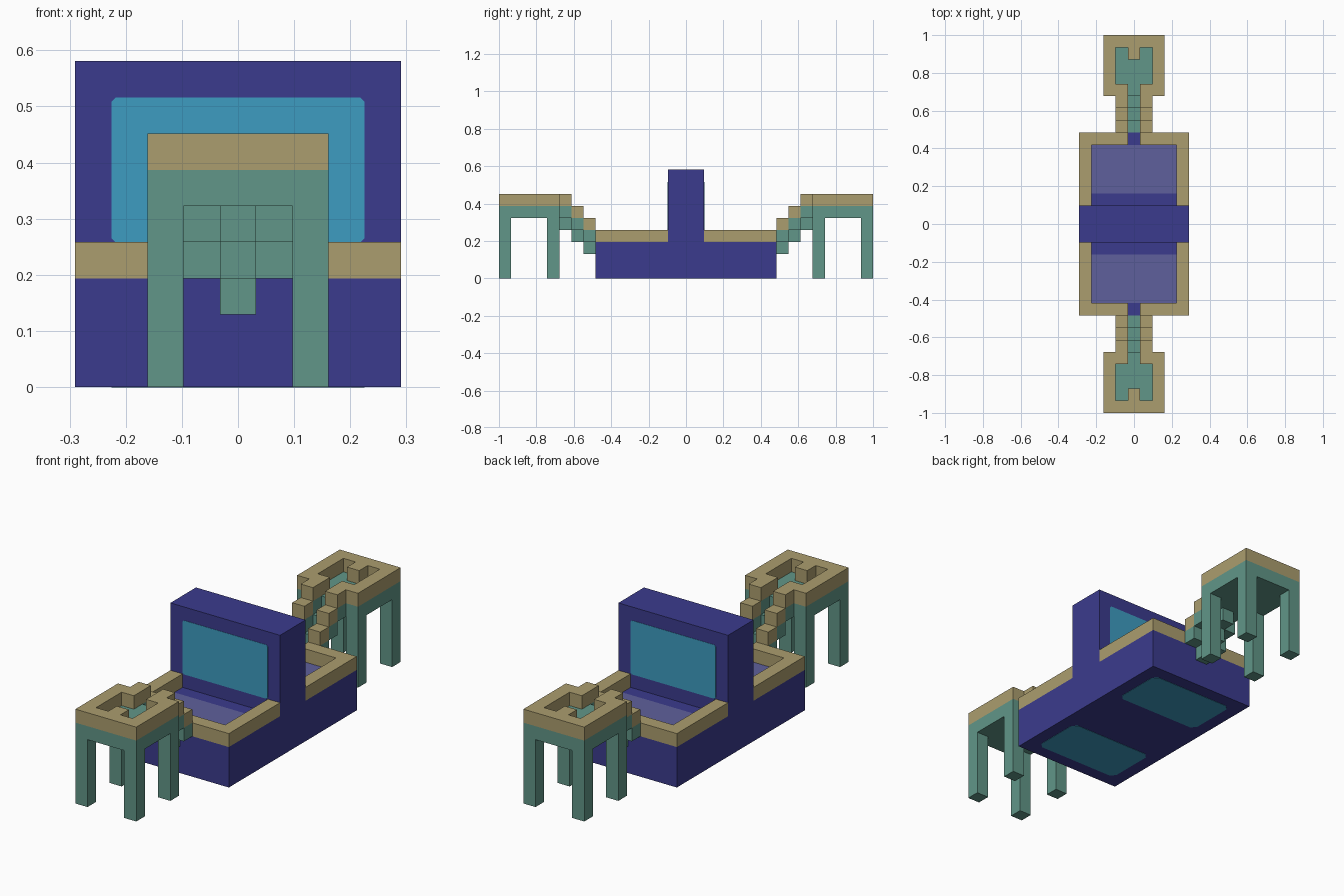
import bpy
import bmesh
from mathutils import Vector

cube = bpy.data.objects.get("Cube")
if cube:
    bpy.data.objects.remove(cube, do_unlink=True)

U = 2 / 31  # one block


def material(name, hex_code):
    srgb = [int(hex_code[i:i + 2], 16) / 255 for i in (0, 2, 4)]
    col = [c / 12.92 if c < 0.04 else ((c + 0.055) / 1.055) ** 2.4 for c in srgb] + [1]
    m = bpy.data.materials.new(name)
    m.use_nodes = True
    m.diffuse_color = col
    m.node_tree.nodes["Principled BSDF"].inputs["Base Color"].default_value = col
    return m


BLUE = material("deep_blue", "3B3B8D")
TAN = material("sand_tan", "AB9D6E")
GREEN = material("sea_green", "619688")
GLASS = material("light_blue", "3D9CC1")
WATER = material("pale_violet", "5F609C")


def finish(name, bm, mat):
    bmesh.ops.recalc_face_normals(bm, faces=bm.faces)
    mesh = bpy.data.meshes.new(name)
    bm.to_mesh(mesh)
    bm.free()
    mesh.materials.append(mat)
    obj = bpy.data.objects.new(name, mesh)
    bpy.context.collection.objects.link(obj)
    return obj


def blocks(name, mat, boxes, side=1):
    """Boxes as (x range, y range, z range) in block units; side flips y."""
    bm = bmesh.new()
    for box in boxes:
        verts = bmesh.ops.create_cube(bm, size=1)["verts"]
        for v in verts:
            v.co = Vector([(a + b) / 2 + c * (b - a) for (a, b), c in zip(box, v.co)]) * U
            v.co.y *= side
    return finish(name, bm, mat)


def plate(name, mat, center, half, depth_axis, clip):
    """Thin panel with clipped corners, facing along depth_axis."""
    w, h = half
    outline = []
    for sx, sy in ((1, 1), (-1, 1), (-1, -1), (1, -1)):
        pair = [(sx * w, sy * (h - clip)), (sx * (w - clip), sy * h)]
        outline += pair if sx * sy > 0 else pair[::-1]
    bm = bmesh.new()
    verts = []
    for a, b in outline:
        p = (a, -0.02, b) if depth_axis == "y" else (a, b, -0.02)
        verts.append(bm.verts.new((Vector(center) + Vector(p)) * U))
    face = bm.faces.new(verts)
    out = bmesh.ops.extrude_face_region(bm, geom=[face])["geom"]
    push = Vector((0, 0.04, 0) if depth_axis == "y" else (0, 0, 0.04)) * U
    bmesh.ops.translate(bm, vec=push, verts=[g for g in out if isinstance(g, bmesh.types.BMVert)])
    return finish(name, bm, mat)


def pair(lo, hi):
    return [(lo, hi), (-hi, -lo)]


# Central basin body and tall dividing wall
blocks("basin_base", BLUE, [((-4.5, 4.5), (-7.5, 7.5), (0, 3))])
blocks("dividing_wall", BLUE, [((-4.5, 4.5), (-1.5, 1.5), (3, 9))])

for label, s in (("front", -1), ("back", 1)):
    # Basin rim with a notch for the channel
    blocks(label + "_basin_rim", TAN,
           [(x, (1.5, 7.5), (3, 4)) for x in pair(3.5, 4.5)] +
           [(x, (6.5, 7.5), (3, 4)) for x in pair(0.5, 3.5)], s)

    # Painted panels: window, pool floor and underside
    plate(label + "_window", GLASS, (0, s * 1.5, 6), (3.5, 2), "y", 0.12)
    plate(label + "_pool_floor", WATER, (0, s * 4.5, 3), (3.49, 1.99), "z", 0.02)
    plate(label + "_underside_panel", GLASS, (0, s * 4.5, 0), (3.5, 2), "z", 0.35)

    # Raised end table: legs, slab, rim with notch and spout peg
    blocks(label + "_table_legs", GREEN,
           [(x, y, (0, 5)) for x in pair(1.5, 2.5) for y in ((10.5, 11.5), (14.5, 15.5))], s)
    blocks(label + "_table_slab", GREEN, [((-2.5, 2.5), (10.5, 15.5), (5, 6))], s)
    blocks(label + "_table_rim", TAN,
           [(x, (10.5, 15.5), (6, 7)) for x in pair(1.5, 2.5)] +
           [(x, (10.5, 11.5), (6, 7)) for x in pair(0.5, 1.5)] +
           [((-1.5, 1.5), (14.5, 15.5), (6, 7))], s)
    blocks(label + "_table_peg", TAN, [((-0.5, 0.5), (13.5, 14.5), (6, 7))], s)

    # Stepped channel descending from table to basin
    steps = [((7.5 + i, 8.5 + i), 2 + i) for i in range(3)]
    blocks(label + "_channel_floor", GREEN,
           [((-0.5, 0.5), y, (z, z + 1)) for y, z in steps], s)
    blocks(label + "_channel_walls", GREEN,
           [(x, y, (z + 1, z + 2)) for y, z in steps for x in pair(0.5, 1.5)], s)
    blocks(label + "_channel_caps", TAN,
           [(x, y, (z + 2, z + 3)) for y, z in steps for x in pair(0.5, 1.5)], s)
